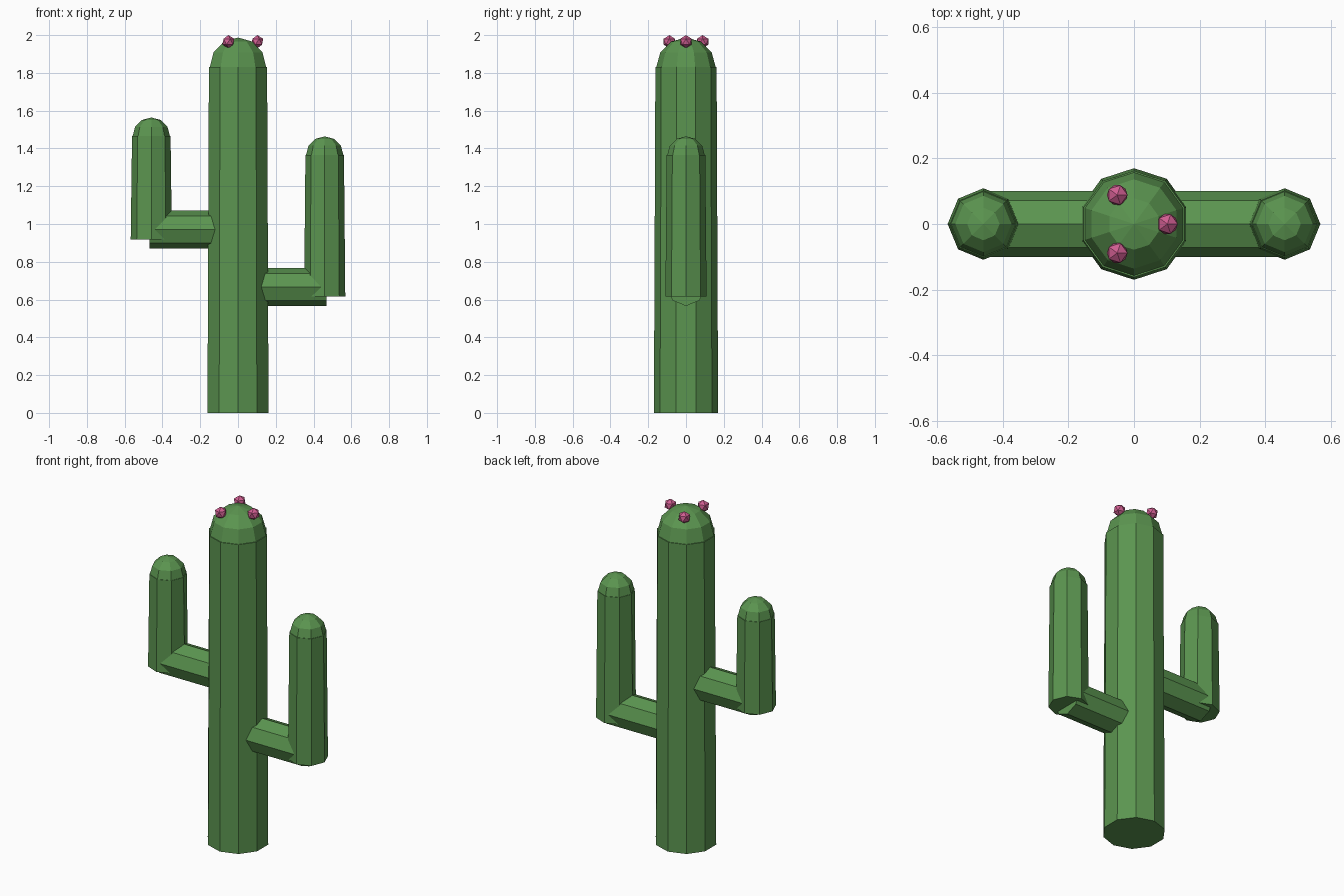
import bpy, math

if "Cube" in bpy.data.objects:
    bpy.data.objects.remove(bpy.data.objects["Cube"])


def material(name, rgb):
    m = bpy.data.materials.new(name)
    m.diffuse_color = (*rgb, 1)
    m.use_nodes = True
    m.node_tree.nodes["Principled BSDF"].inputs["Base Color"].default_value = m.diffuse_color
    return m


GREEN = material("cactus green", (0.105, 0.30, 0.08))
PINK = material("flower pink", (0.62, 0.11, 0.28))


def finish(name, mat):
    ob = bpy.context.object
    ob.name = name
    ob.data.materials.append(mat)
    return ob


def column(name, x, z0, z1, r0, r1, sides):
    """Tapered upright stem with a rounded cap."""
    bpy.ops.mesh.primitive_cone_add(vertices=sides, radius1=r0, radius2=r1,
                                    depth=z1 - z0, location=(x, 0, (z0 + z1) / 2))
    finish(name, GREEN)
    bpy.ops.mesh.primitive_uv_sphere_add(segments=sides, ring_count=6, radius=r1 * 0.97,
                                         location=(x, 0, z1))
    finish(name + "_cap", GREEN)


def branch(name, x0, x1, z, r):
    """Horizontal stem joining an arm to the trunk."""
    bpy.ops.mesh.primitive_cylinder_add(vertices=8, radius=r, depth=abs(x1 - x0),
                                        location=((x0 + x1) / 2, 0, z),
                                        rotation=(0, math.pi / 2, 0))
    finish(name, GREEN)


# Trunk
column("trunk", 0, 0, 1.83, 0.17, 0.162, 10)

# Arms
for side, sx, z, top in (("left", -1, 0.97, 1.465), ("right", 1, 0.667, 1.365)):
    branch(side + "_branch", sx * 0.06, sx * 0.468, z, 0.101)
    column(side + "_arm", sx * 0.459, z - 0.051, top, 0.109, 0.102, 8)

# Flowers around the crown
for i in range(3):
    a = i * math.tau / 3
    bpy.ops.mesh.primitive_ico_sphere_add(subdivisions=1, radius=0.035,
                                          location=(0.102 * math.cos(a), 0.102 * math.sin(a), 1.965))
    finish(f"flower_{i + 1}", PINK)
